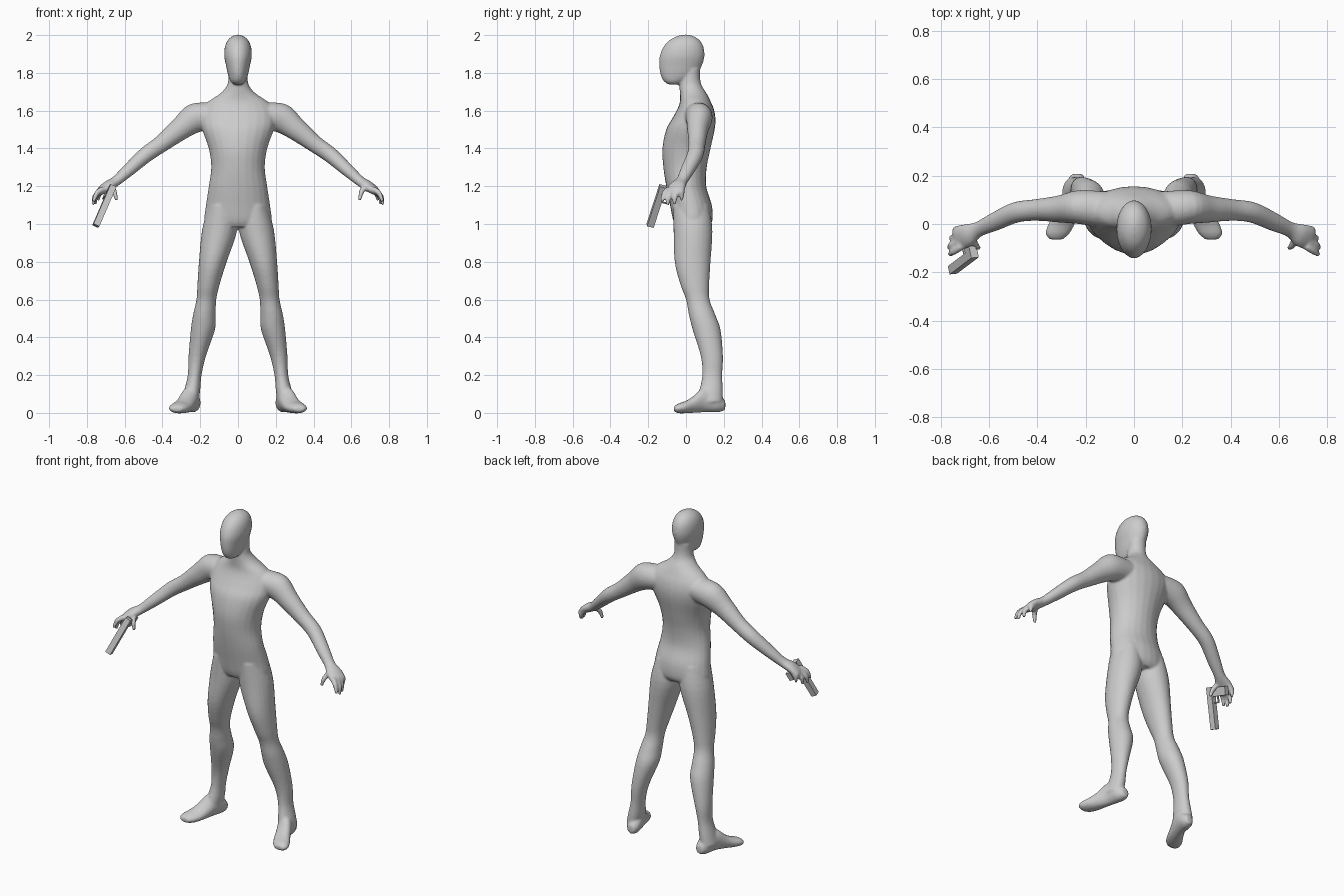
import bpy, bmesh, math
from mathutils import Vector, Matrix

if "Cube" in bpy.data.objects:
    bpy.data.objects.remove(bpy.data.objects["Cube"])

grey = bpy.data.materials.new("grey")
grey.diffuse_color = (0.6, 0.6, 0.6, 1)
grey.use_nodes = True
grey.node_tree.nodes["Principled BSDF"].inputs["Base Color"].default_value = grey.diffuse_color


def make_object(name, bm):
    bmesh.ops.recalc_face_normals(bm, faces=bm.faces[:])
    mesh = bpy.data.meshes.new(name)
    bm.to_mesh(mesh)
    bm.free()
    mesh.materials.append(grey)
    ob = bpy.data.objects.new(name, mesh)
    bpy.context.collection.objects.link(ob)
    return ob


def spline(a, b, c, d, t):
    return (b * 2 + (c - a) * t + (a * 2 - b * 5 + c * 4 - d) * t * t
            + (b * 3 - a - c * 3 + d) * t ** 3) * 0.5


def loft(bm, rings, sign=1, steps=4, sides=24):
    """Skin smooth oval rings given as (centre, half axis u, half axis v)."""
    fine = []
    n = len(rings)
    for i in range(n - 1):
        k = [rings[max(0, min(n - 1, i + j))] for j in (-1, 0, 1, 2)]
        fine += [[spline(*(r[m] for r in k), s / steps) for m in range(3)]
                 for s in range(steps)]
    fine.append(rings[-1])
    rows = []
    for c, u, v in fine:
        row = []
        for i in range(sides):
            a = 2 * math.pi * i / sides
            p = c + u * math.cos(a) + v * math.sin(a)
            row.append(bm.verts.new((p.x * sign, p.y, p.z)))
        rows.append(row)
    for a, b in zip(rows, rows[1:]):
        for i in range(sides):
            j = (i + 1) % sides
            bm.faces.new((a[i], a[j], b[j], b[i]))
    bm.faces.new(rows[0])
    bm.faces.new(rows[-1])


def level(z, x0, x1, y0, y1):
    """Horizontal ring from its extents."""
    return (Vector(((x0 + x1) / 2, (y0 + y1) / 2, z)),
            Vector(((x1 - x0) / 2, 0, 0)), Vector((0, (y1 - y0) / 2, 0)))


def upright(y, x, w, z0, z1):
    """Vertical ring facing along y."""
    return (Vector((x, y, (z0 + z1) / 2)), Vector((w, 0, 0)),
            Vector((0, 0, (z1 - z0) / 2)))


def tube(points):
    """Rings across a path of (x, y, z, flat radius, thickness radius)."""
    out = []
    for i, p in enumerate(points):
        a, b = points[max(0, i - 1)], points[min(len(points) - 1, i + 1)]
        t = (Vector(b[:3]) - Vector(a[:3])).normalized()
        u = t.cross(Vector((0, 0, 1))).normalized()
        out.append((Vector(p[:3]), u * p[3], u.cross(t) * p[4]))
    return out


body = bmesh.new()

# torso and neck: z, half width, front, back
torso = [(0.985, .15, -.05, .12), (1.02, .178, -.068, .14), (1.1, .17, -.085, .137),
         (1.2, .155, -.105, .107), (1.3, .142, -.12, .11), (1.4, .155, -.125, .13),
         (1.5, .19, -.105, .152), (1.56, .2, -.072, .156), (1.61, .19, -.045, .147),
         (1.65, .155, -.032, .13), (1.69, .095, -.032, .11), (1.73, .06, -.035, .085),
         (1.77, .051, -.03, .075), (1.82, .05, -.01, .075)]
loft(body, [level(z, -w, w, f, b) for z, w, f, b in torso])

# head
head = [(1.738, .022, -.09, -.04), (1.755, .04, -.117, .0), (1.79, .053, -.135, .055),
        (1.84, .064, -.142, .085), (1.89, .073, -.139, .098), (1.94, .069, -.118, .092),
        (1.975, .053, -.085, .07), (1.995, .028, -.045, .038), (2.002, .008, -.015, .012)]
loft(body, [level(z, -w, w, f, b) for z, w, f, b in head])

legs = [(1.1, .02, .155, -.07, .12), (0.97, .004, .19, -.066, .14),
        (0.8, .06, .207, -.06, .13), (0.68, .097, .215, -.03, .123),
        (0.6, .115, .22, .0, .125), (0.52, .118, .238, .015, .155),
        (0.44, .122, .25, .035, .183), (0.3, .17, .262, .078, .196),
        (0.2, .193, .266, .086, .192), (0.12, .2, .285, .07, .195), (0.06, .21, .3, .05, .195)]
feet = [(.208, .235, .022, .015, .065), (.17, .24, .042, .003, .1), (.1, .255, .046, .003, .14),
        (.04, .28, .05, .0, .09), (0, .3, .055, -.002, .064),
        (-.04, .317, .05, -.002, .05), (-.064, .322, .028, .008, .034)]
arms = [(.12, .06, 1.575, .075, .07), (.23, .07, 1.56, .07, .078), (.31, .062, 1.5, .056, .06),
        (.405, .058, 1.425, .045, .046), (.49, .048, 1.365, .043, .042), (.58, .008, 1.285, .038, .034),
        (.645, -.022, 1.228, .032, .027), (.69, -.046, 1.2, .048, .027),
        (.728, -.058, 1.172, .05, .02), (.738, -.062, 1.16, .04, .012)]
fingers = [[(.715, -.092, 1.185), (.748, -.115, 1.162), (.765, -.127, 1.118)],
           [(.722, -.072, 1.18), (.758, -.09, 1.145), (.767, -.098, 1.1)],
           [(.722, -.05, 1.175), (.752, -.057, 1.145), (.756, -.062, 1.105)],
           [(.715, -.025, 1.18), (.737, -.022, 1.155), (.738, -.024, 1.122)],
           [(.675, -.055, 1.2), (.654, -.09, 1.17), (.643, -.1, 1.125)]]
for s in (1, -1):
    loft(body, [level(*r) for r in legs], s)
    loft(body, [upright(*r) for r in feet], s)
    loft(body, [r for r in tube(arms)], s)
    for path in fingers:
        radii = (.017, .0145, .009)
        loft(body, tube([(*p, r, r) for p, r in zip(path, radii)]), s, 3, 12)

# fuse all the body parts into one soft skin
figure = make_object("body", body)
remesh = figure.modifiers.new("fuse", 'REMESH')
remesh.mode = 'VOXEL'
remesh.voxel_size = 0.007
remesh.use_smooth_shade = True
soften = figure.modifiers.new("soften", 'SMOOTH')
soften.factor = 0.5
soften.iterations = 6

# pistol held in the right hand, pointing down
top = Vector((-.662, -.122, 1.2))
down = (Vector((-.755, -.192, .985)) - top).normalized()
back = Vector((-.1, .95, 0))
back = (back - down * back.dot(down)).normalized()
side = down.cross(back)
frame = Matrix((down, back, side)).transposed().to_4x4()
frame.translation = top


def pistol_box(name, a0, a1, b0, b1, width):
    """Box from ranges along the barrel and along the grip."""
    bm = bmesh.new()
    bmesh.ops.create_cube(bm, size=1)
    place = Matrix.Translation(((a0 + a1) / 2, (b0 + b1) / 2, 0))
    bm.transform(frame @ place @ Matrix.Diagonal((a1 - a0, b1 - b0, width, 1)))
    make_object(name, bm)


pistol_box("pistol_slide", 0, .238, -.018, .018, .034)
pistol_box("pistol_grip", .005, .055, .015, .115, .03)
pistol_box("trigger_guard_front", .088, .094, .015, .05, .01)
pistol_box("trigger_guard_bottom", .05, .094, .045, .051, .01)
